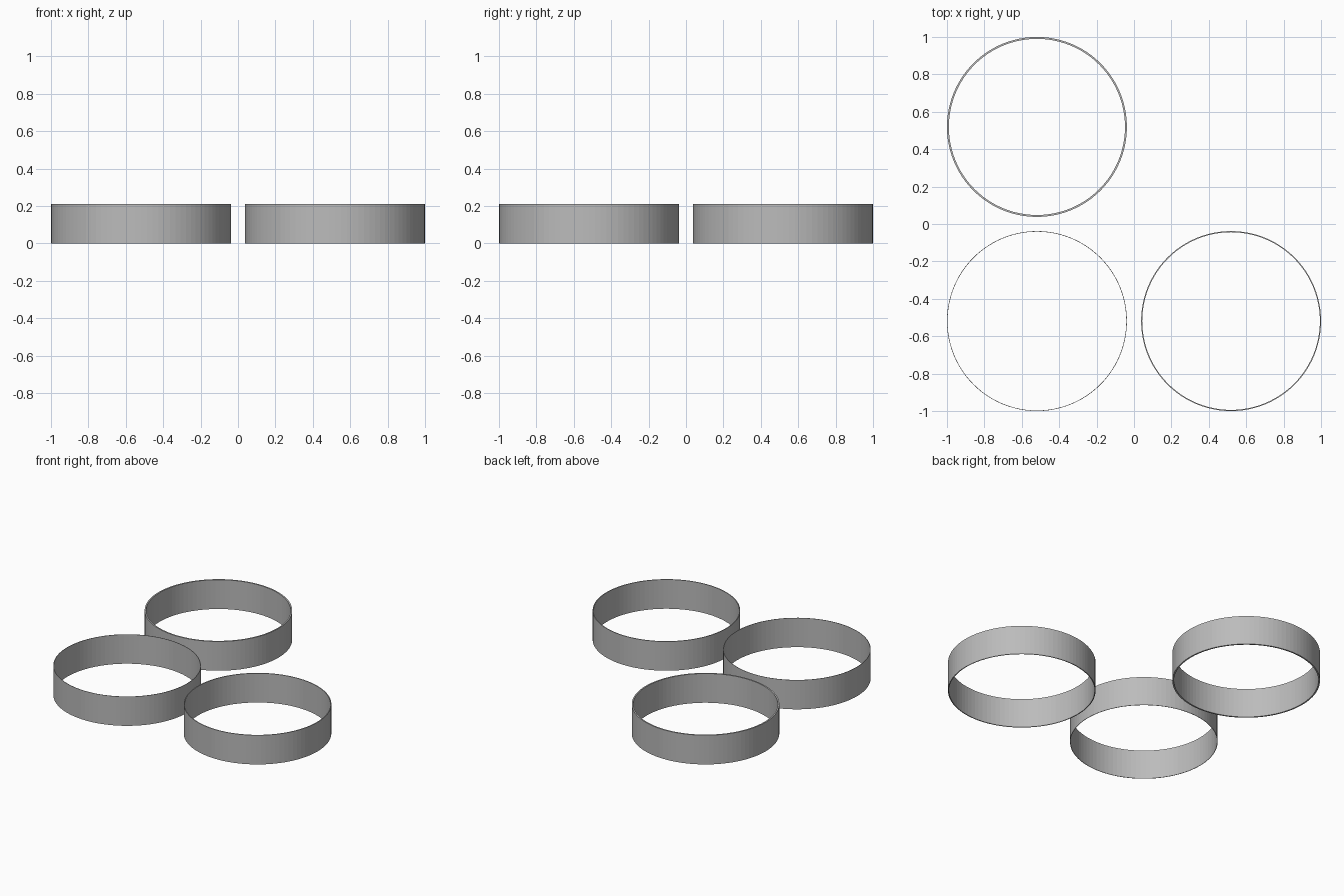
import bpy
import bmesh
from math import cos, sin, tau

cube = bpy.data.objects.get("Cube")
if cube:
    bpy.data.objects.remove(cube, do_unlink=True)

SIDES = 96
RADIUS = 0.481
OFFSET = 0.519
HEIGHT = 0.21

grey = bpy.data.materials.new("plain grey")
grey.use_nodes = True
COLOUR = (0.5, 0.5, 0.5, 1)
grey.diffuse_color = COLOUR
grey.node_tree.nodes["Principled BSDF"].inputs["Base Color"].default_value = COLOUR


def make_ring(name, x, y, wall):
    """Open band: a rectangular wall section swept round a circle."""
    bm = bmesh.new()
    inner = RADIUS - wall
    section = [(RADIUS, 0), (RADIUS, HEIGHT), (inner, HEIGHT), (inner, 0)]
    loops = []
    for i in range(SIDES):
        a = tau * i / SIDES
        loops.append([bm.verts.new((r * cos(a), r * sin(a), z)) for r, z in section])
    for i in range(SIDES):
        here, after = loops[i], loops[(i + 1) % SIDES]
        for j in range(4):
            k = (j + 1) % 4
            bm.faces.new((here[j], after[j], after[k], here[k]))
    bmesh.ops.recalc_face_normals(bm, faces=bm.faces)
    mesh = bpy.data.meshes.new(name)
    bm.to_mesh(mesh)
    bm.free()
    mesh.materials.append(grey)
    ring = bpy.data.objects.new(name, mesh)
    ring.location = (x, y, 0)
    bpy.context.collection.objects.link(ring)


# Three bands of equal size, with walls of different thickness
make_ring("thick_ring", -OFFSET, OFFSET, 0.01)
make_ring("medium_ring", OFFSET, -OFFSET, 0.006)
make_ring("thin_ring", -OFFSET, -OFFSET, 0.003)
